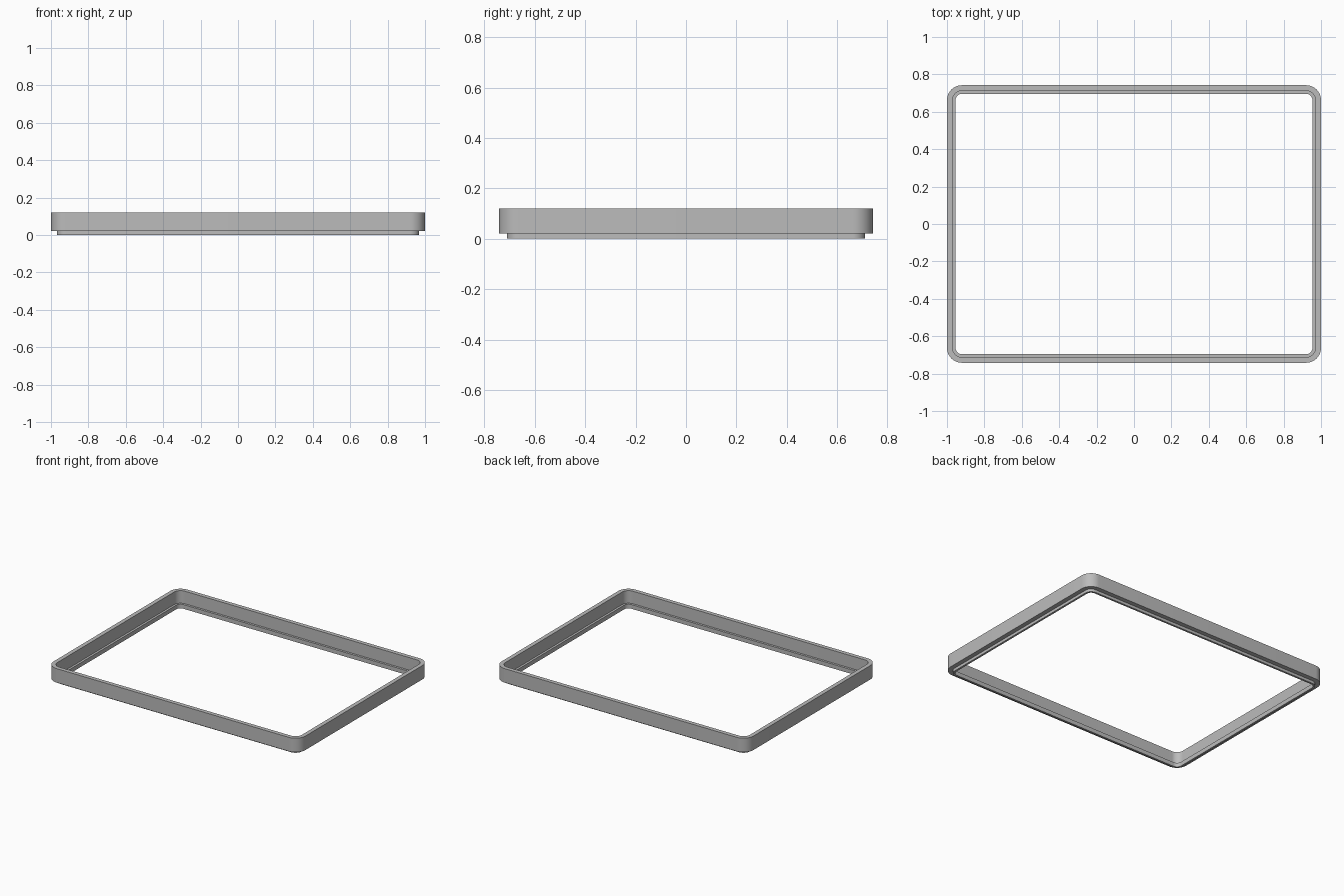
import bpy, bmesh
from math import cos, sin, pi

HALF_X, HALF_Y, RADIUS = 1.0, 0.742, 0.08
CORNER_STEPS = 12

cube = bpy.data.objects.get("Cube")
if cube:
    bpy.data.objects.remove(cube, do_unlink=True)

grey = bpy.data.materials.new("mid grey")
grey.use_nodes = True
colour = (0.5, 0.5, 0.5, 1)
grey.diffuse_color = colour
grey.node_tree.nodes["Principled BSDF"].inputs["Base Color"].default_value = colour


def rounded_loop(bm, inset, z):
    """Rounded rectangle, offset inward, counter-clockwise from above."""
    loop = []
    for quarter, (sx, sy) in enumerate([(1, 1), (-1, 1), (-1, -1), (1, -1)]):
        for i in range(CORNER_STEPS + 1):
            a = (quarter + i / CORNER_STEPS) * pi / 2
            r = RADIUS - inset
            loop.append(bm.verts.new((sx * (HALF_X - RADIUS) + r * cos(a),
                                      sy * (HALF_Y - RADIUS) + r * sin(a), z)))
    return loop


def sweep_frame(name, section):
    """Closed (inset, z) section carried around the rounded rectangle."""
    bm = bmesh.new()
    loops = [rounded_loop(bm, *point) for point in section]
    for a, b in zip(loops, loops[1:] + loops[:1]):
        n = len(a)
        for i in range(n):
            j = (i + 1) % n
            bm.faces.new((a[i], a[j], b[j], b[i]))
    bmesh.ops.recalc_face_normals(bm, faces=bm.faces)
    mesh = bpy.data.meshes.new(name)
    bm.to_mesh(mesh)
    bm.free()
    mesh.materials.append(grey)
    obj = bpy.data.objects.new(name, mesh)
    bpy.context.collection.objects.link(obj)
    bpy.ops.object.select_all(action='DESELECT')
    obj.select_set(True)
    bpy.context.view_layer.objects.active = obj
    bpy.ops.object.shade_smooth_by_angle(angle=pi / 6)
    return obj


# Outer wall, inner ledge and the narrower locating lip underneath
sweep_frame("stepped_frame", [
    (0, 0.02), (0, 0.12), (0.03, 0.12), (0.03, 0.03),
    (0.046, 0.03), (0.046, 0), (0.032, 0), (0.032, 0.02),
])
